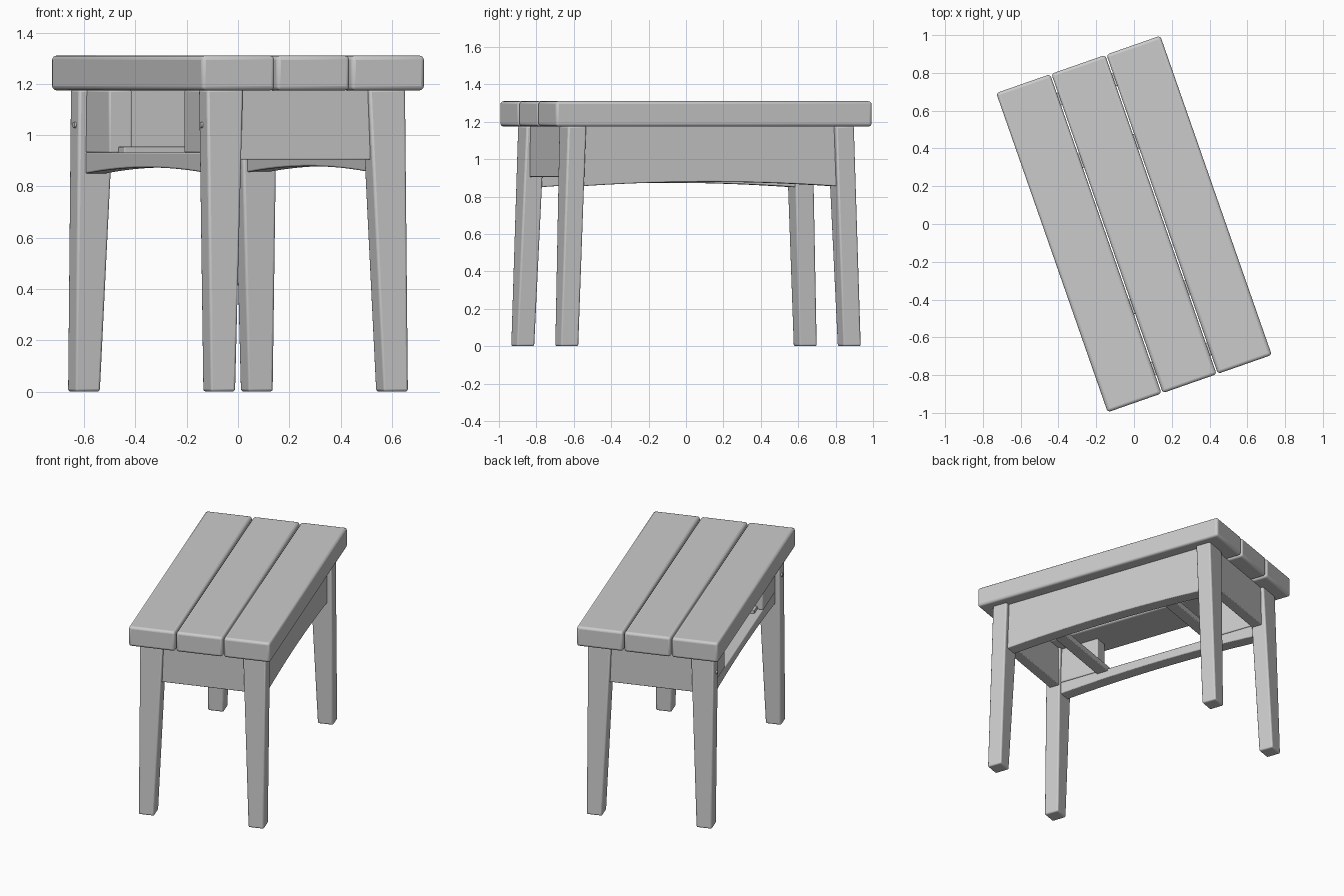
import bpy, bmesh, math
from mathutils import Matrix

cube = bpy.data.objects.get("Cube")
if cube:
    bpy.data.objects.remove(cube, do_unlink=True)

TURN = Matrix.Rotation(math.radians(19.25), 4, "Z")

wood = bpy.data.materials.new("plain grey wood")
wood.use_nodes = True
GREY = (0.6, 0.6, 0.6, 1)
wood.diffuse_color = GREY
wood.node_tree.nodes["Principled BSDF"].inputs["Base Color"].default_value = GREY


def finish(name, bm, bevel):
    """Turn a bmesh into a softened, rotated object."""
    bmesh.ops.recalc_face_normals(bm, faces=bm.faces)
    mesh = bpy.data.meshes.new(name)
    bm.to_mesh(mesh)
    bm.free()
    mesh.materials.append(wood)
    obj = bpy.data.objects.new(name, mesh)
    bpy.context.collection.objects.link(obj)
    obj.matrix_world = TURN
    if bevel:
        mod = obj.modifiers.new("soft edges", "BEVEL")
        mod.width = bevel
        mod.segments = 3
        mod.limit_method = "ANGLE"
        mod.angle_limit = math.radians(40)
    bpy.ops.object.select_all(action="DESELECT")
    obj.select_set(True)
    bpy.context.view_layer.objects.active = obj
    bpy.ops.object.shade_smooth_by_angle(angle=math.radians(40))
    return obj


def loft(name, low, high, z0, z1, bevel):
    """Block between two rectangles given as (x0, x1, y0, y1)."""
    bm = bmesh.new()
    rings = []
    for (x0, x1, y0, y1), z in ((low, z0), (high, z1)):
        rings.append([bm.verts.new((x, y, z))
                      for x, y in ((x0, y0), (x1, y0), (x1, y1), (x0, y1))])
    a, b = rings
    bm.faces.new(a)
    bm.faces.new(b)
    for i in range(4):
        j = (i + 1) % 4
        bm.faces.new((a[i], a[j], b[j], b[i]))
    return finish(name, bm, bevel)


def block(name, x0, x1, y0, y1, z0, z1, bevel=0.004):
    rect = (x0, x1, y0, y1)
    return loft(name, rect, rect, z0, z1, bevel)


def arched_rail(name, x0, x1, half, z0, z1, rise, steps=24):
    """Long rail whose underside curves gently upward."""
    bm = bmesh.new()
    outline = [(half, z1), (-half, z1)]
    for i in range(steps + 1):
        t = 2 * i / steps - 1
        outline.append((half * t, z0 + rise * (1 - t * t)))
    face = bm.faces.new([bm.verts.new((x0, y, z)) for y, z in outline])
    out = bmesh.ops.extrude_face_region(bm, geom=[face])
    moved = [v for v in out["geom"] if isinstance(v, bmesh.types.BMVert)]
    bmesh.ops.translate(bm, verts=moved, vec=(x1 - x0, 0, 0))
    return finish(name, bm, 0.006)


def mirrored(rect, sx, sy):
    x0, x1, y0, y1 = rect
    xs, ys = sorted((sx * x0, sx * x1)), sorted((sy * y0, sy * y1))
    return (*xs, *ys)


# Three top planks
for i, side in enumerate(("right", "middle", "left")):
    mid = (i - 1) * 0.309
    block(f"top_plank_{side}", mid - 0.151, mid + 0.151, -0.895, 0.895, 1.175, 1.31, 0.016)

# Tapered, slightly splayed legs
FOOT = (0.306, 0.408, 0.75, 0.85)
HEAD = (0.26, 0.41, 0.706, 0.81)
for sx, side in ((1, "left"), (-1, "right")):
    for sy, end in ((-1, "front"), (1, "back")):
        loft(f"{end}_{side}_leg", mirrored(FOOT, sx, sy), mirrored(HEAD, sx, sy),
             0, 1.178, 0.01)

# End aprons
for sy, end in ((-1, "front"), (1, "back")):
    block(f"{end}_apron", *mirrored((-0.275, 0.275, 0.72, 0.79), 1, sy), 0.905, 1.178)

# Full apron on the left, low rail under the drawer opening on the right
arched_rail("left_apron", 0.29, 0.378, 0.73, 0.855, 1.178, 0.024)
arched_rail("right_rail", -0.378, -0.29, 0.73, 0.85, 0.933, 0.024)

for sy, end in ((-1, "front"), (1, "back")):
    # Panels either side of the drawer opening
    block(f"{end}_opening_panel", *mirrored((-0.378, -0.283, 0.44, 0.73), 1, sy),
          0.93, 1.176, 0.008)
    # Runners crossing the frame
    block(f"{end}_runner", *mirrored((-0.34, 0.31, 0.37, 0.45), 1, sy), 0.915, 0.955)
    # Small pegs in the right legs
    bm = bmesh.new()
    bmesh.ops.create_cone(bm, cap_ends=True, segments=16, radius1=0.012, radius2=0.012, depth=0.02,
                          matrix=Matrix.Translation((-0.408, sy * 0.75, 1.04))
                          @ Matrix.Rotation(math.pi / 2, 4, "Y"))
    finish(f"{end}_peg", bm, 0)
